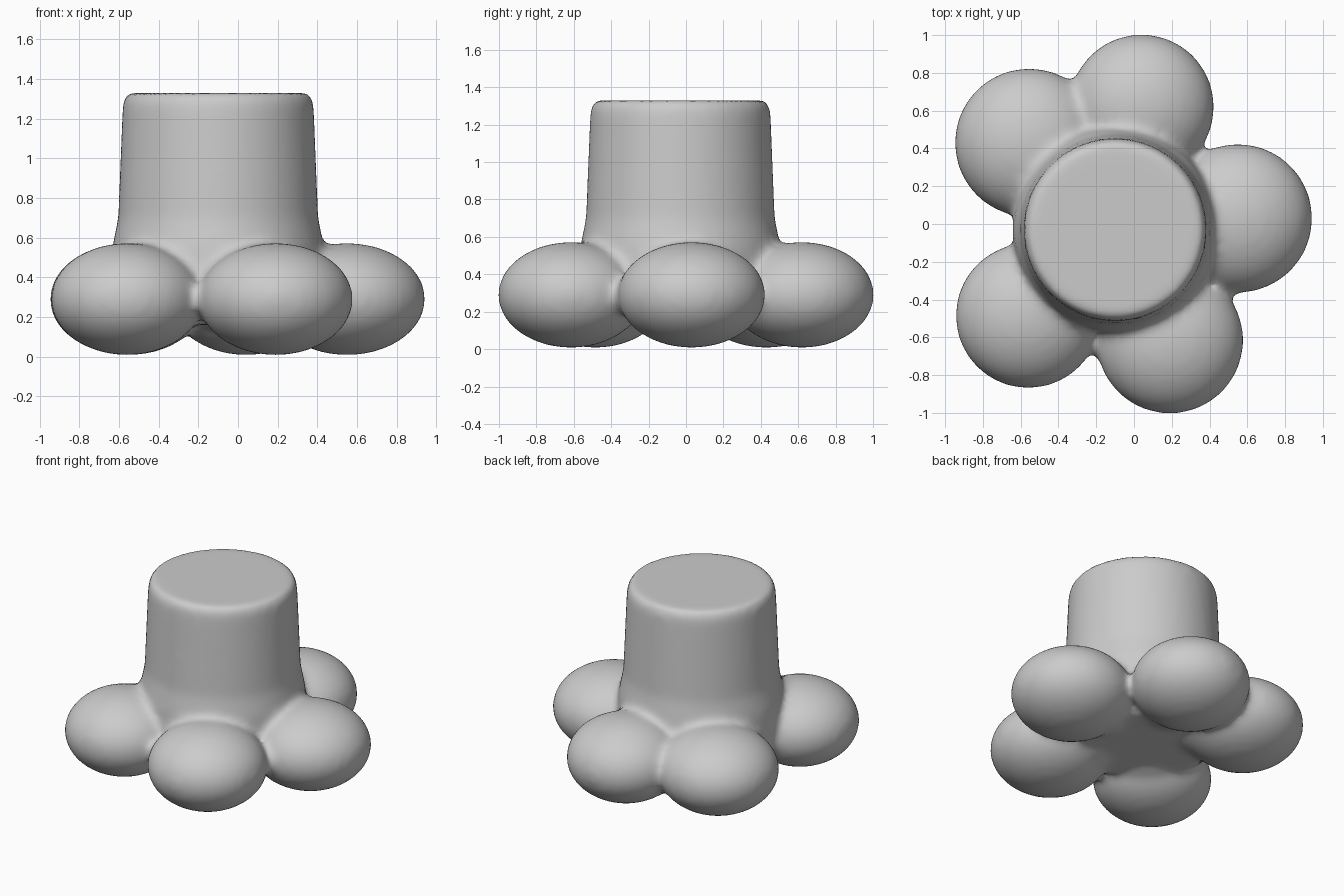
import bpy, bmesh, math
from mathutils import Matrix, Vector

if "Cube" in bpy.data.objects:
    bpy.data.objects.remove(bpy.data.objects["Cube"])

CX, CY = -0.10, -0.03          # column axis
# lobes: x, y, horizontal radius
LOBES = [(0.55, 0.03, 0.395), (0.04, 0.62, 0.385), (-0.555, 0.43, 0.395),
         (-0.56, -0.485, 0.385), (0.19, -0.615, 0.39)]
# column outline: radius, height
PROFILE = [(0.40, 0.16), (0.52, 0.24), (0.545, 0.40), (0.535, 0.55), (0.505, 0.70),
           (0.495, 0.95), (0.485, 1.20), (0.48, 1.29), (0.455, 1.33)]
SIDES = 48

grey = bpy.data.materials.new("light_grey")
grey.diffuse_color = (0.6, 0.6, 0.6, 1)
grey.use_nodes = True
grey.node_tree.nodes["Principled BSDF"].inputs["Base Color"].default_value = grey.diffuse_color

bm = bmesh.new()

# central column, lathed from its outline
rings = []
for r, z in PROFILE:
    rings.append([bm.verts.new((CX + r * math.cos(a), CY + r * math.sin(a), z))
                  for a in (2 * math.pi * i / SIDES for i in range(SIDES))])
for low, high in zip(rings, rings[1:]):
    for i in range(SIDES):
        j = (i + 1) % SIDES
        bm.faces.new((low[i], low[j], high[j], high[i]))
bm.faces.new(rings[0][::-1])
bm.faces.new(rings[-1])

# five flattened round lobes around the foot
for x, y, r in LOBES:
    place = Matrix.Translation((x, y, 0.29)) @ Matrix.Diagonal((r, r, 0.283, 1))
    bmesh.ops.create_icosphere(bm, subdivisions=4, radius=1, matrix=place)
    # short bridge into the column
    mid = Vector((x, y)).lerp(Vector((CX, CY)), 0.35)
    place = Matrix.Translation((mid.x, mid.y, 0.34)) @ Matrix.Diagonal((0.30, 0.30, 0.23, 1))
    bmesh.ops.create_icosphere(bm, subdivisions=3, radius=1, matrix=place)

mesh = bpy.data.meshes.new("lobed_column")
bm.to_mesh(mesh)
bm.free()
mesh.materials.append(grey)
body = bpy.data.objects.new("lobed_column", mesh)
bpy.context.collection.objects.link(body)

# fuse into one skin, then soften the joins
fuse = body.modifiers.new("fuse", 'REMESH')
fuse.mode = 'VOXEL'
fuse.voxel_size = 0.025
fuse.use_smooth_shade = True
soft = body.modifiers.new("soften", 'SMOOTH')
soft.factor = 0.5
soft.iterations = 10
